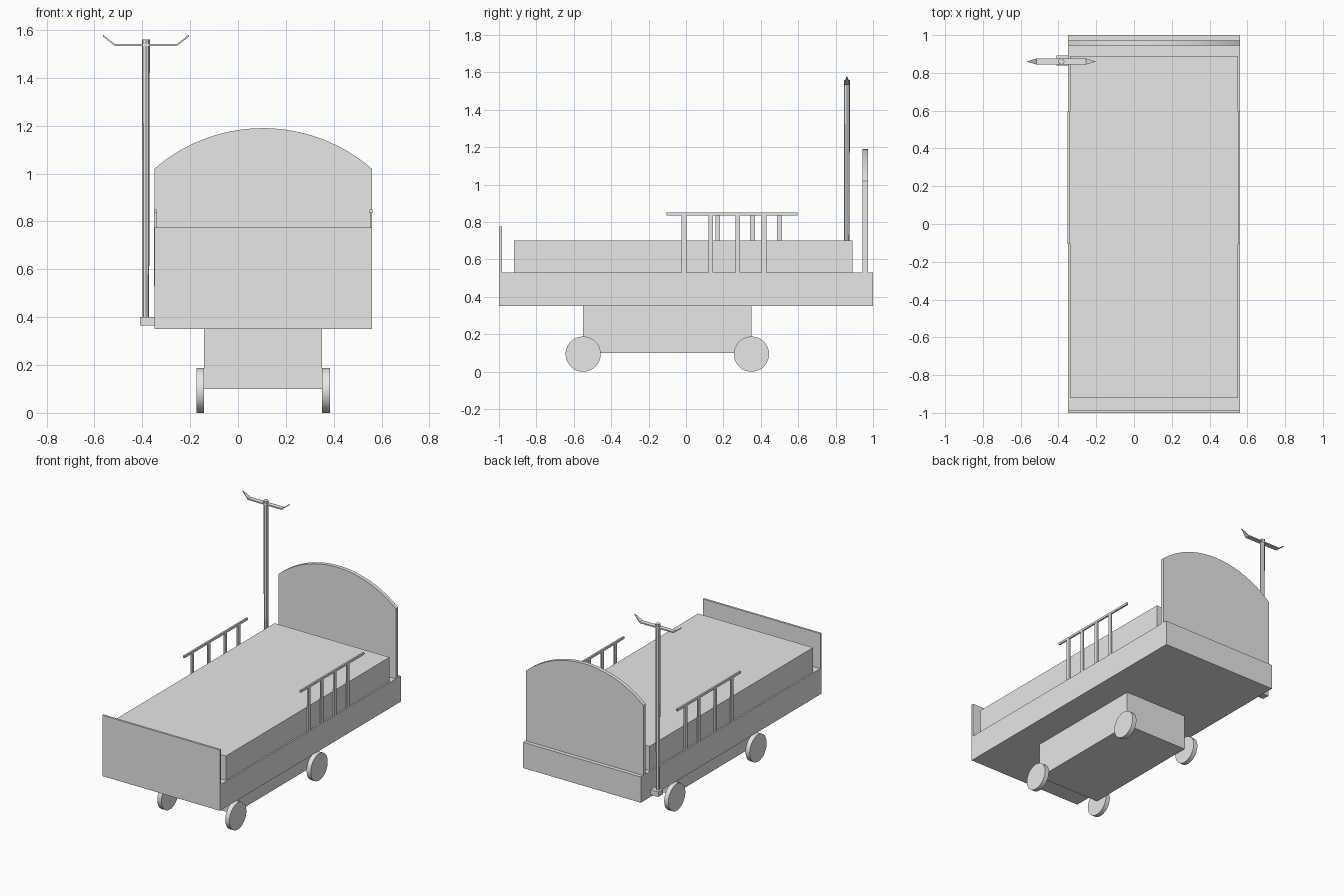
import bpy
import bmesh
import math
from mathutils import Matrix

cube = bpy.data.objects.get("Cube")
if cube:
    bpy.data.objects.remove(cube, do_unlink=True)

GREY = (0.8, 0.8, 0.8, 1.0)
grey = bpy.data.materials.new("light grey")
grey.use_nodes = True
grey.diffuse_color = GREY
next(n for n in grey.node_tree.nodes
     if n.type == 'BSDF_PRINCIPLED').inputs["Base Color"].default_value = GREY

CX = 0.105               # centre line of the bed
LEFT, RIGHT = -0.35, 0.56  # long edges of the frame


def finish(name, bm):
    bmesh.ops.recalc_face_normals(bm, faces=bm.faces)
    mesh = bpy.data.meshes.new(name)
    bm.to_mesh(mesh)
    bm.free()
    mesh.materials.append(grey)
    obj = bpy.data.objects.new(name, mesh)
    bpy.context.collection.objects.link(obj)
    return obj


def box(name, x, y, z):
    """Box from (low, high) pairs on each axis."""
    bm = bmesh.new()
    bmesh.ops.create_cube(bm, size=1)
    for v in bm.verts:
        v.co = [r[0] if c < 0 else r[1] for c, r in zip(v.co, (x, y, z))]
    return finish(name, bm)


def extrude_xz(name, profile, y0, y1):
    """Closed x-z outline extruded along y."""
    bm = bmesh.new()
    face = bm.faces.new([bm.verts.new((x, y0, z)) for x, z in profile])
    ext = bmesh.ops.extrude_face_region(bm, geom=[face])
    for v in ext["geom"]:
        if isinstance(v, bmesh.types.BMVert):
            v.co.y = y1
    return finish(name, bm)


def smooth(obj):
    bpy.ops.object.select_all(action='DESELECT')
    obj.select_set(True)
    bpy.context.view_layer.objects.active = obj
    bpy.ops.object.shade_smooth_by_angle(angle=math.radians(30))


# Frame, mattress and footboard
box("bed_frame", (LEFT, RIGHT), (-1, 1), (0.35, 0.53))
box("mattress", (-0.34, 0.55), (-0.92, 0.89), (0.53, 0.70))
box("footboard", (LEFT, RIGHT), (-1, -0.985), (0.53, 0.775))

# Headboard with an arched top
half, rise, shoulder = (RIGHT - LEFT) / 2, 0.17, 1.02
radius = (half ** 2 + rise ** 2) / (2 * rise)
sweep = math.asin(half / radius)
outline = [(LEFT, 0.53), (RIGHT, 0.53)]
for i in range(33):
    a = sweep * (1 - i / 16)
    outline.append((CX + radius * math.sin(a),
                    shoulder + rise - radius * (1 - math.cos(a))))
smooth(extrude_xz("headboard", outline, 0.945, 0.972))

# Undercarriage and four wheels
box("base", (-0.142, 0.352), (-0.55, 0.35), (0.10, 0.35))
for side, wx in (("right", -0.158), ("left", 0.368)):
    for end, wy in (("front", -0.55), ("back", 0.35)):
        bm = bmesh.new()
        bmesh.ops.create_cone(
            bm, cap_ends=True, segments=48, radius1=0.094, radius2=0.094,
            depth=0.032, matrix=Matrix.Translation((wx, wy, 0.094))
            @ Matrix.Rotation(math.pi / 2, 4, 'Y'))
        smooth(finish(f"{end}_{side}_wheel", bm))

# Side rails: a top bar on four posts
rails = (("right", (-0.352, -0.34), (-0.01, 0.17, 0.355, 0.50)),
         ("left", (0.55, 0.562), (-0.01, 0.132, 0.277, 0.418)))
for side, x, posts in rails:
    box(f"{side}_rail_bar", x, (-0.105, 0.595), (0.835, 0.85))
    for i, y in enumerate(posts):
        box(f"{side}_rail_post_{i + 1}", (x[0] + 0.001, x[1] - 0.001),
            (y - 0.013, y + 0.013), (0.53, 0.836))

# Drip stand: bracket, tapered pole and hook bar
PX, PY = -0.385, 0.86
box("stand_bracket", (-0.41, LEFT), (0.838, 0.892), (0.365, 0.40))
bm = bmesh.new()
bmesh.ops.create_cone(bm, cap_ends=True, segments=8, radius1=0.0135,
                      radius2=0.0165, depth=1.16,
                      matrix=Matrix.Translation((PX, PY, 0.98)))
finish("stand_pole", bm)

# Flat hook bar with upturned, pointed ends
bm = bmesh.new()
stations = ((-0.18, 1.573, 0.001), (-0.13, 1.534, 0.016),
            (0.13, 1.534, 0.016), (0.18, 1.573, 0.001))
rings = [[bm.verts.new((PX + x, PY + sy * w, z + h))
          for sy, h in ((-1, 0), (1, 0), (1, 0.008), (-1, 0.008))]
         for x, z, w in stations]
for a, b in zip(rings, rings[1:]):
    for i in range(4):
        j = (i + 1) % 4
        bm.faces.new((a[i], a[j], b[j], b[i]))
bm.faces.new(rings[0])
bm.faces.new(rings[-1])
finish("stand_hooks", bm)
